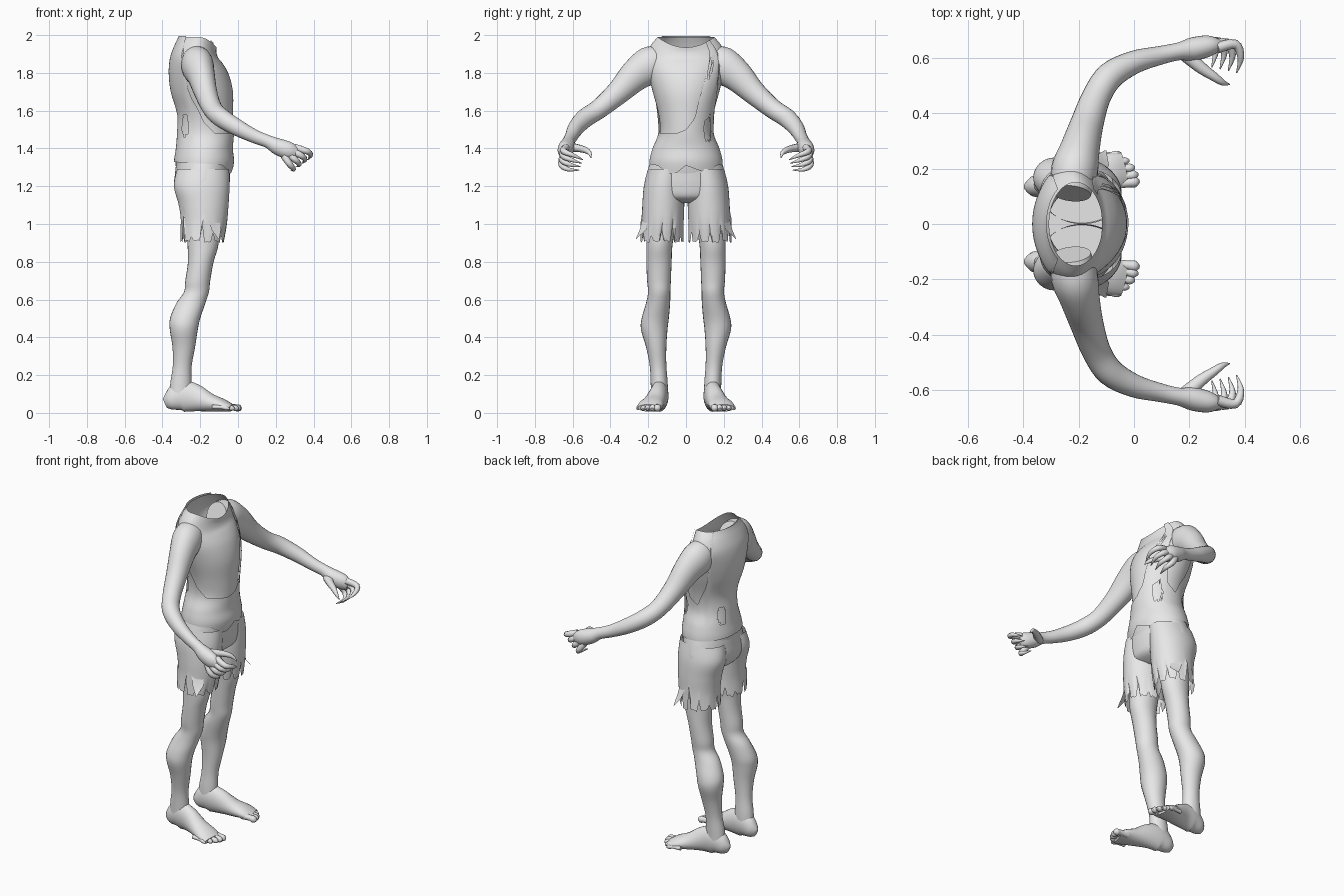
import bpy, bmesh, math, random
from mathutils import Vector

if "Cube" in bpy.data.objects:
    bpy.data.objects.remove(bpy.data.objects["Cube"])

rng = random.Random(4)
grey = bpy.data.materials.new("plain grey")
grey.diffuse_color = (0.8, 0.8, 0.8, 1)
grey.use_nodes = True
grey.node_tree.nodes["Principled BSDF"].inputs["Base Color"].default_value = grey.diffuse_color


def smooth(stations, sub):
    """Catmull-Rom subdivision of a list of number tuples."""
    pts = [stations[0]] + list(stations) + [stations[-1]]
    out = []
    for i in range(1, len(pts) - 2):
        for s in range(sub):
            t = s / sub
            out.append([0.5 * (2 * b + (c - a) * t + (2 * a - 5 * b + 4 * c - d) * t * t
                               + (3 * b - a - 3 * c + d) * t ** 3)
                        for a, b, c, d in zip(*pts[i - 1:i + 3])])
    return out + [list(stations[-1])]


def skin(name, rings, caps=(True, True), mirror=False, drop=None):
    """Join rings of points into one smooth surface."""
    bm = bmesh.new()
    rows = [[bm.verts.new(p) for p in r] for r in rings]
    n = len(rows[0])
    for a, b in zip(rows, rows[1:]):
        for k in range(n):
            bm.faces.new((a[k], a[(k + 1) % n], b[(k + 1) % n], b[k]))
    if caps[0]:
        bm.faces.new(rows[0][::-1])
    if caps[1]:
        bm.faces.new(rows[-1])
    bmesh.ops.recalc_face_normals(bm, faces=bm.faces)
    if drop:
        holes = [f for f in bm.faces if drop(f.calc_center_median())]
        bmesh.ops.delete(bm, geom=holes, context='FACES')
    mesh = bpy.data.meshes.new(name)
    bm.to_mesh(mesh)
    bm.free()
    mesh.materials.append(grey)
    ob = bpy.data.objects.new(name, mesh)
    bpy.context.collection.objects.link(ob)
    if mirror:
        ob.modifiers.new("mirror", 'MIRROR').use_axis = (False, True, False)
    bpy.ops.object.select_all(action='DESELECT')
    ob.select_set(True)
    bpy.context.view_layer.objects.active = ob
    bpy.ops.object.shade_smooth_by_angle(angle=math.radians(50))
    return ob


def tube(name, path, n=16, sub=4, mirror=True):
    """Tube along (x, y, z, half width, half height)."""
    st = smooth(path, sub)
    rings = []
    for i, (x, y, z, w, h) in enumerate(st):
        t = (Vector(st[min(i + 1, len(st) - 1)][:3]) - Vector(st[max(i - 1, 0)][:3])).normalized()
        u = Vector((0, 0, 1)).cross(t).normalized()
        v = t.cross(u)
        rings.append([Vector((x, y, z)) + u * max(w, .001) * math.cos(a) + v * max(h, .001) * math.sin(a)
                      for a in (2 * math.pi * k / n for k in range(n))])
    return skin(name, rings, mirror=mirror)


def level_rings(sections, n, sub):
    """Horizontal ellipses from (z, x, y, half x, half y)."""
    return [[(x + rx * math.cos(a), y + ry * math.sin(a), z)
             for a in (2 * math.pi * k / n for k in range(n))]
            for z, x, y, rx, ry in smooth(sections, sub)]


def sample(table, v):
    """Linear lookup; each row starts with its key."""
    for a, b in zip(table, table[1:]):
        if v <= b[0]:
            t = max(0, (v - a[0]) / (b[0] - a[0]))
            return [p + (q - p) * t for p, q in zip(a, b)]
    return list(table[-1])


# Torso: open at the neck, with the rim dipping at the front
torso = smooth([(1.25, -.185, .14, .185), (1.33, -.18, .15, .185), (1.40, -.178, .142, .168),
                (1.48, -.172, .142, .138), (1.58, -.17, .143, .145), (1.70, -.187, .16, .176),
                (1.80, -.205, .153, .20), (1.88, -.225, .126, .21), (1.94, -.222, .108, .19),
                (1.99, -.21, .096, .15)], 5)


def torso_point(a, z, off=0.0):
    _, x, rx, ry = sample(torso, z)
    dip = .055 * max(0, math.cos(a)) ** 2 * max(0, (z - 1.86) / .13)
    return (x + (rx + off) * math.cos(a), (ry + off) * math.sin(a), z - dip)


N = 96
angles = [2 * math.pi * k / N for k in range(N)]
skin("torso", [[torso_point(a, s[0]) for a in angles] for s in torso], caps=(True, False))

# Torn vest: one strap at the front, deep armholes, full back
neckline = [(0, 1.50), (18, 1.56), (29, 1.75), (36, 1.90), (41, 1.995), (54, 1.995), (59, 1.75),
            (75, 1.56), (95, 1.52), (115, 1.65), (126, 1.995), (234, 1.995), (245, 1.68),
            (265, 1.54), (290, 1.48), (340, 1.48), (360, 1.50)]
hem = [(0, 1.31), (20, 1.285), (40, 1.27), (55, 1.31), (90, 1.32), (180, 1.33), (270, 1.32),
       (310, 1.31), (335, 1.265), (345, 1.27), (360, 1.31)]
vest = []
for j in range(41):
    row = []
    for a in angles:
        d = math.degrees(a)
        lo, hi = sample(hem, d)[1], sample(neckline, d)[1]
        row.append(torso_point(a, lo + (hi - lo) * j / 40, .009))
    vest.append(row)
tears = [(-.08, .11, 1.50, .045), (-.10, .12, 1.80, .04), (-.30, .08, 1.46, .04), (-.28, -.1, 1.52, .04)]
skin("torn_vest", vest, caps=(False, False),
     drop=lambda c: any(math.hypot((c.x - x) * 1.6, (c.y - y) * 1.6, (c.z - z) * .7) < r
                        for x, y, z, r in tears))

# Shorts: seat and two legs with ragged hems
skin("shorts_seat", level_rings([(1.325, -.182, 0, .145, .19), (1.27, -.187, 0, .146, .207),
                                 (1.2, -.192, 0, .146, .22), (1.14, -.187, 0, .125, .19),
                                 (1.11, -.185, 0, .06, .10)], 48, 4), caps=(False, True))
for side, label in ((1, "left"), (-1, "right")):
    legs = level_rings([(1.29, -.185, .10, .138, .10), (1.2, -.192, .115, .147, .108),
                        (1.1, -.182, .12, .132, .111), (1.0, -.18, .123, .122, .111),
                        (.9, -.19, .128, .115, .114)], 60, 6)
    cuts = [rng.uniform(.03, .13) if k % 5 == 0 else rng.uniform(0, .015) for k in range(60)]
    rows = []
    for ring in legs:
        rows.append([(x, y * side, z + cuts[k] * max(0, (1.1 - z) / .2))
                     for k, (x, y, z) in enumerate(ring)])
    skin(label + "_shorts_leg", rows, caps=(False, False))
    # Loose shred at the outer corner
    skin(label + "_hem_shred", [[(-.10, .20 * side, 1.03), (-.16, .23 * side, 1.03), (-.15, .225 * side, 1.03)],
                                [(-.09, .21 * side, .97), (-.14, .245 * side, .97), (-.13, .235 * side, .97)],
                                [(-.10, .265 * side, .92), (-.105, .266 * side, .92), (-.105, .264 * side, .92)]])

# Bare legs
skin("legs", level_rings([(1.05, -.19, .125, .09, .085), (.9, -.185, .14, .083, .07),
                          (.8, -.197, .143, .068, .067), (.7, -.213, .143, .066, .063),
                          (.64, -.22, .142, .066, .059), (.58, -.25, .148, .077, .064),
                          (.5, -.28, .163, .08, .072), (.44, -.287, .168, .074, .07),
                          (.35, -.287, .158, .06, .054), (.25, -.295, .148, .05, .044),
                          (.16, -.302, .142, .056, .045), (.08, -.305, .14, .06, .045)], 24, 4), mirror=True)

# Feet and toes
tube("feet", [(-.387, .135, .05, .015, .025), (-.36, .136, .062, .038, .05), (-.30, .14, .088, .048, .082),
              (-.23, .148, .08, .05, .074), (-.15, .168, .055, .058, .049), (-.08, .188, .04, .068, .033),
              (-.035, .198, .026, .06, .02)], n=20)
for i in range(5):
    y, r = .145 + .025 * i, .02 - .002 * i
    tip = .018 - .004 * i * i
    tube("toe_%d" % (i + 1), [(tip - .09, y, .032, r, r), (tip - .04, y + .004, .03, r * .85, r * .85),
                              (tip - .015, y + .007, .025, r, r), (tip, y + .009, .02, r * .4, r * .4)],
         n=10, sub=3)

# Arms reaching forward
tube("arms", [(-.225, .11, 1.875, .07, .075), (-.215, .19, 1.84, .085, .10), (-.195, .27, 1.785, .072, .085),
              (-.17, .36, 1.695, .06, .064), (-.135, .46, 1.61, .052, .052), (-.085, .535, 1.56, .05, .05),
              (0, .583, 1.508, .042, .044), (.09, .607, 1.463, .034, .036), (.16, .622, 1.436, .032, .034),
              (.21, .63, 1.41, .042, .044), (.27, .642, 1.388, .038, .046), (.31, .645, 1.375, .02, .03)], n=24)

# Clawed fingers and thumb
for i in range(4):
    t = i / 3
    knuckle = Vector((.30, .635, 1.405)).lerp(Vector((.245, .65, 1.36)), t)
    bend = Vector((.365, .648, 1.385)).lerp(Vector((.275, .66, 1.315)), t)
    hook = Vector((.385, .60, 1.365)).lerp(Vector((.295, .625, 1.29)), t)
    tip = Vector((.37, .545, 1.34)).lerp(Vector((.28, .565, 1.285)), t)
    tube("finger_%d" % (i + 1), [(*knuckle, .02, .02), (*bend, .017, .017), (*hook, .012, .012),
                                 (*tip, .002, .002)], n=10)
tube("thumb", [(.19, .61, 1.405, .028, .025), (.24, .565, 1.40, .022, .02), (.29, .53, 1.39, .016, .016),
               (.32, .51, 1.375, .011, .011), (.345, .503, 1.35, .002, .002)], n=10)
